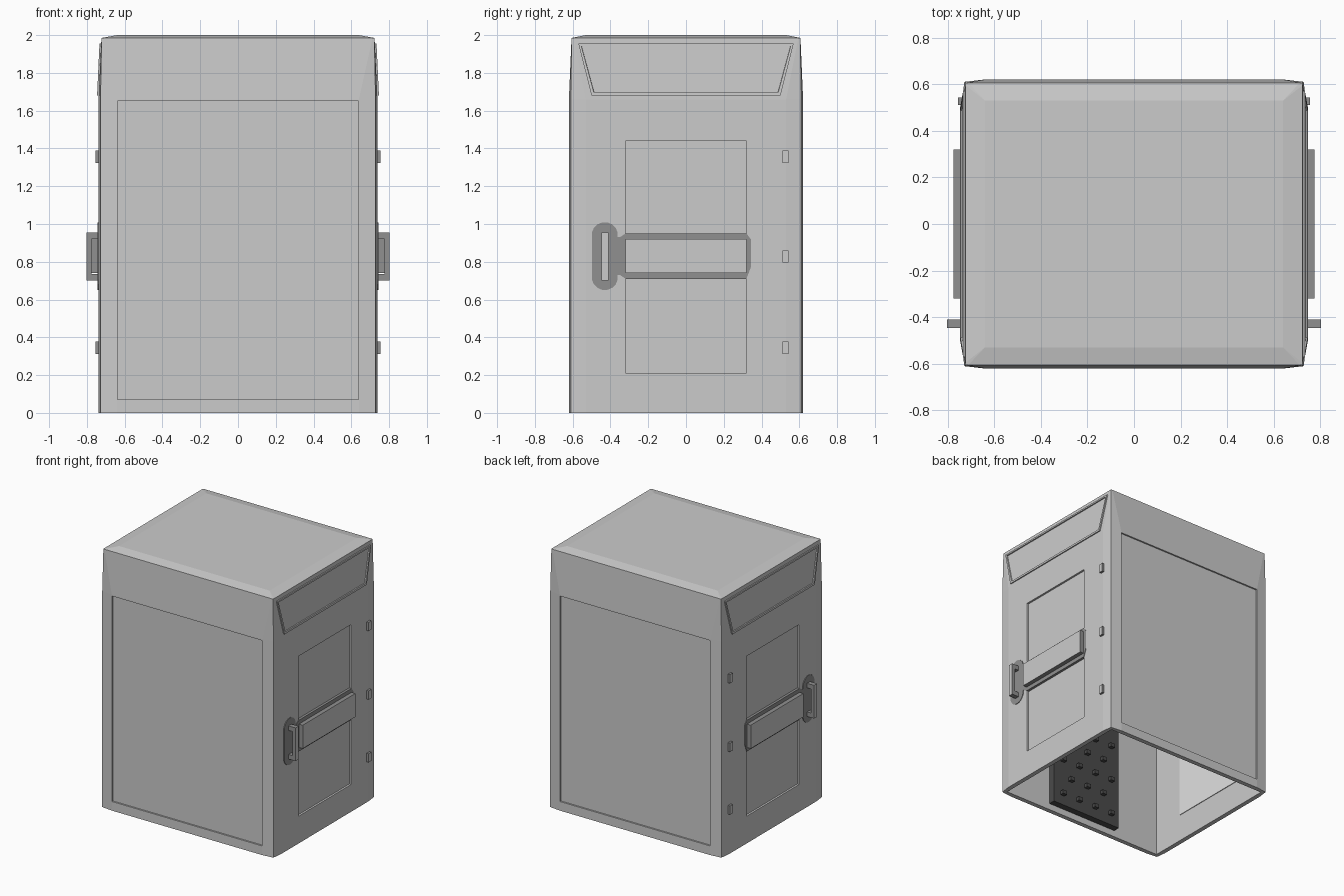
import bpy, bmesh, math

cube = bpy.data.objects.get("Cube")
if cube:
    bpy.data.objects.remove(cube, do_unlink=True)


def material(name, v):
    m = bpy.data.materials.new(name)
    m.use_nodes = True
    col = (v, v, v, 1)
    m.diffuse_color = col
    bsdf = next(n for n in m.node_tree.nodes if n.type == 'BSDF_PRINCIPLED')
    bsdf.inputs["Base Color"].default_value = col
    return m


LIGHT = material("light grey", 0.6)
MID = material("mid grey", 0.28)
DARK = material("dark grey", 0.07)
PALE = material("pale grey", 0.75)


def finish(name, bm, *mats):
    bmesh.ops.recalc_face_normals(bm, faces=bm.faces)
    me = bpy.data.meshes.new(name)
    bm.to_mesh(me)
    bm.free()
    ob = bpy.data.objects.new(name, me)
    bpy.context.collection.objects.link(ob)
    for m in mats:
        me.materials.append(m)
    return ob


def add_box(bm, x0, x1, y0, y1, z0, z1):
    vs = bmesh.ops.create_cube(bm, size=1)["verts"]
    for v in vs:
        v.co = (x0 + (v.co.x + .5) * (x1 - x0), y0 + (v.co.y + .5) * (y1 - y0),
                z0 + (v.co.z + .5) * (z1 - z0))


def box(name, x0, x1, y0, y1, z0, z1, *mats):
    bm = bmesh.new()
    add_box(bm, x0, x1, y0, y1, z0, z1)
    return finish(name, bm, *mats)


def prism(name, pts, x0, x1, *mats):
    """Extrude a (y, z) outline along x."""
    bm = bmesh.new()
    a = [bm.verts.new((x0, y, z)) for y, z in pts]
    b = [bm.verts.new((x1, y, z)) for y, z in pts]
    bm.faces.new(a)
    bm.faces.new(b)
    for i in range(len(pts)):
        j = (i + 1) % len(pts)
        bm.faces.new((a[i], a[j], b[j], b[i]))
    return finish(name, bm, *mats)


def light_caps(ob, s):
    """Outward faces take the first material, the edges the second."""
    for p in ob.data.polygons:
        p.material_index = 0 if p.normal.x * s > .9 else 1


# Hollow shell: faces bulge slightly, open at the bottom
def ring(bm, cx, cy, fx, fy, mx, my, z):
    pts = []
    for sx, sy in ((1, 1), (-1, 1), (-1, -1), (1, -1)):
        trio = [(mx, fy), (cx, cy), (fx, my)]
        if sx * sy > 0:
            trio.reverse()
        pts += [bm.verts.new((sx * x, sy * y, z)) for x, y in trio]
    return pts


bm = bmesh.new()
rings = [ring(bm, .728, .61, .738, .62, .64, .53, 0),
         ring(bm, .728, .61, .738, .62, .64, .53, 1.66),
         ring(bm, .722, .605, .723, .606, .712, .595, 1.985)]
for lo, hi in zip(rings, rings[1:]):
    for i in range(12):
        j = (i + 1) % 12
        bm.faces.new((lo[i], lo[j], hi[j], hi[i]))
roof = [bm.verts.new((x * .64, y * .53, 2)) for x, y in ((1, 1), (-1, 1), (-1, -1), (1, -1))]
bm.faces.new(roof)
top = rings[-1]
for q in range(4):
    k, n = q * 3, (q + 1) % 4
    bm.faces.new((top[k], top[k + 1], top[k + 2], roof[q]))
    bm.faces.new((top[k + 2], top[(k + 3) % 12], roof[n], roof[q]))
body = finish("cabinet_shell", bm, LIGHT)
solid = body.modifiers.new("wall", 'SOLIDIFY')
solid.thickness = .035
solid.offset = -1

# Shallow recesses for the front, back and door panels
bm = bmesh.new()
for s in (-1, 1):
    add_box(bm, -.638, .638, *sorted((s * .608, s * .7)), .07, 1.65)
    add_box(bm, *sorted((s * .723, s * .85)), -.32, .32, .21, 1.44)
cutter = finish("panel_cutter", bm, LIGHT)
cutter.hide_render = True
cutter.hide_set(True)
cut = body.modifiers.new("recesses", 'BOOLEAN')
cut.object = cutter
cut.operation = 'DIFFERENCE'
cut.solver = 'EXACT'

# Outline of the oval plate behind each handle
oval = []
for i in range(16):
    a = math.pi * (i + .5) / 8
    oval.append((-.43 + .07 * math.cos(a), .83 + math.copysign(.11, math.sin(a)) + .07 * math.sin(a)))

for s, side in ((1, "left"), (-1, "right")):
    # Tilted sign frame with a recessed middle
    bm = bmesh.new()
    outline = [(-.57, 1.955), (.57, 1.955), (.5, 1.68), (-.5, 1.68)]

    def wall_x(z):
        return .738 - .015 * (z - 1.66) / .325
    loops = [[bm.verts.new((s * (wall_x(z) + d), y, z)) for y, z in outline] for d in (-.015, .009)]
    for i in range(4):
        j = (i + 1) % 4
        bm.faces.new((loops[0][i], loops[0][j], loops[1][j], loops[1][i]))
    bm.faces.new(loops[0])
    face = bm.faces.new(loops[1])
    bmesh.ops.recalc_face_normals(bm, faces=bm.faces)
    bmesh.ops.inset_region(bm, faces=[face], thickness=.02)
    bmesh.ops.inset_region(bm, faces=[face], thickness=.002, depth=-.008)
    finish(side + "_sign_frame", bm, LIGHT)

    # Backing plates for the latch
    prism(side + "_handle_plate", oval, s * .72, s * .743, MID)
    prism(side + "_latch_plate", [(-.38, .93), (-.35, .93), (-.32, .95), (.32, .95), (.343, .92),
                                  (.343, .77), (.32, .71), (-.32, .71), (-.35, .73), (-.38, .73)],
          s * .715, s * .742, MID)

    # Push bar across the door
    bar = prism(side + "_push_bar", [(-.32, .74), (.32, .74), (.32, .92), (-.32, .92)],
                s * .735, s * .775, LIGHT, MID)
    light_caps(bar, s)

    # Grip standing on two legs
    grip = prism(side + "_grip", [(-.447, .7), (-.41, .7), (-.41, .955), (-.447, .955)],
                 s * .775, s * .803, LIGHT, MID)
    light_caps(grip, s)
    for leg, z in (("lower", .7), ("upper", .92)):
        box(side + "_grip_" + leg + "_leg", *sorted((s * .735, s * .776)), -.447, -.41, z, z + .035, MID)

    # Hinges
    for n, z in enumerate((.345, .828, 1.355)):
        hinge = prism(f"{side}_hinge_{n + 1}", [(.51, z - .033), (.543, z - .033),
                                               (.543, z + .033), (.51, z + .033)],
                      s * .72, s * .755, LIGHT, MID)
        light_caps(hinge, s)

    # Pale lining on the inside of the door
    box(side + "_door_lining", *sorted((s * .698, s * .71)), -.32, .32, .21, 1.44, PALE)

# Studded dark boards inside the front and back walls
for s, side in ((-1, "front"), (1, "back")):
    box(side + "_inner_board", -.305, .305, *sorted((s * .535, s * .59)), .05, 1.5, DARK)
    bm = bmesh.new()
    for row in range(10):
        for col in range(4 - row % 2):
            x = -.225 + .15 * col + .075 * (row % 2)
            z = .14 + .14 * row
            add_box(bm, x - .018, x + .018, *sorted((s * .505, s * .54)), z - .015, z + .015)
    finish(side + "_board_studs", bm, DARK)
